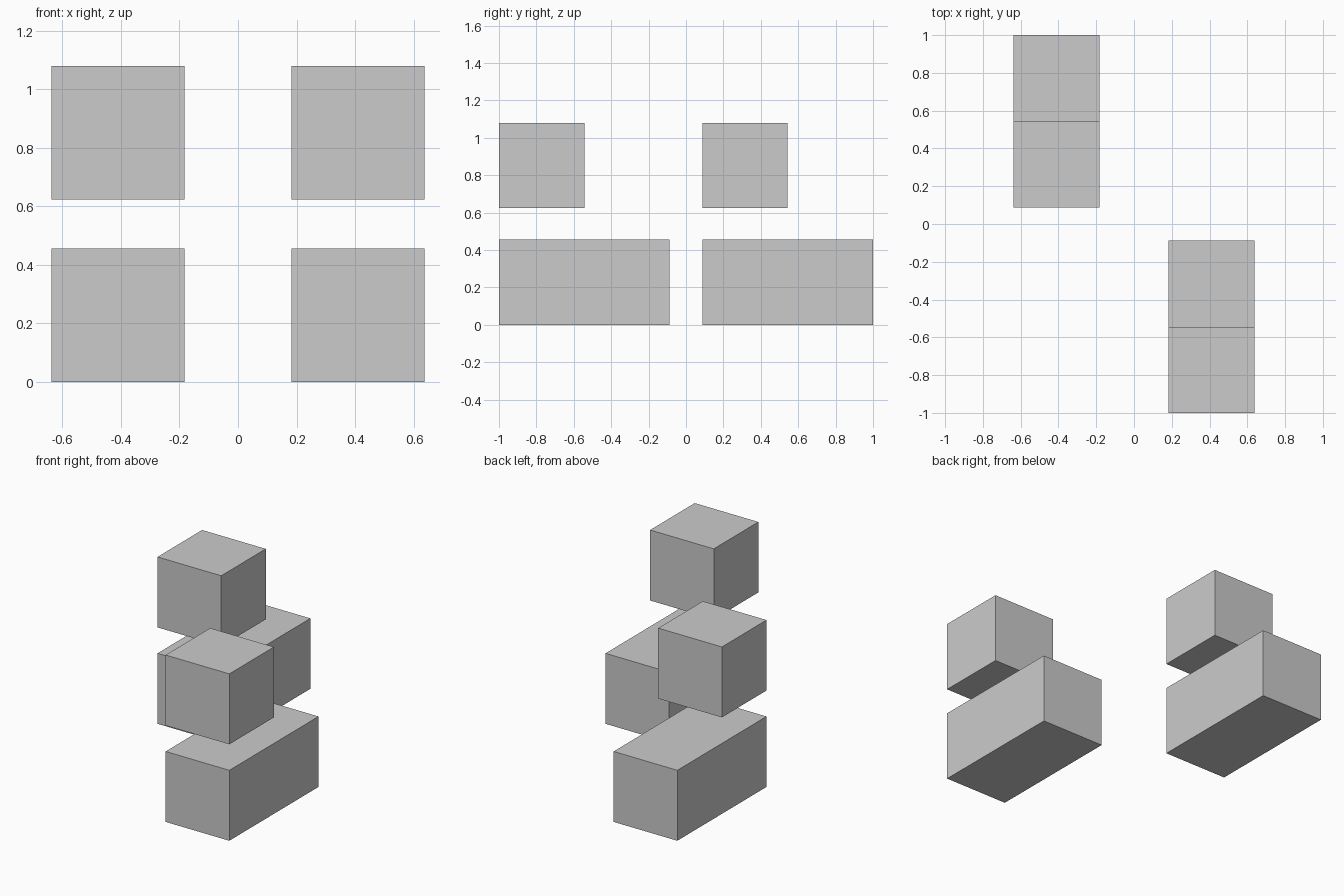
import bpy

if "Cube" in bpy.data.objects:
    bpy.data.objects.remove(bpy.data.objects["Cube"])

S = 0.456          # cube edge; the long blocks are two cubes deep
UPPER_Z = 0.624    # underside of the floating cubes


def box(name, low, size):
    """Box from its low corner and its size."""
    centre = [a + s / 2 for a, s in zip(low, size)]
    bpy.ops.mesh.primitive_cube_add(size=1, location=centre)
    ob = bpy.context.object
    ob.name = ob.data.name = name
    ob.scale = size
    bpy.ops.object.transform_apply(location=False, rotation=False, scale=True)
    return ob


# Two identical pairs, set diagonally: a long block with a cube above its front half
for side, x, y in (("right", 0.182, -1.0), ("left", -0.638, 0.088)):
    box(f"{side}_long_block", (x, y, 0), (S, 2 * S, S))
    box(f"{side}_upper_cube", (x, y, UPPER_Z), (S, S, S))
